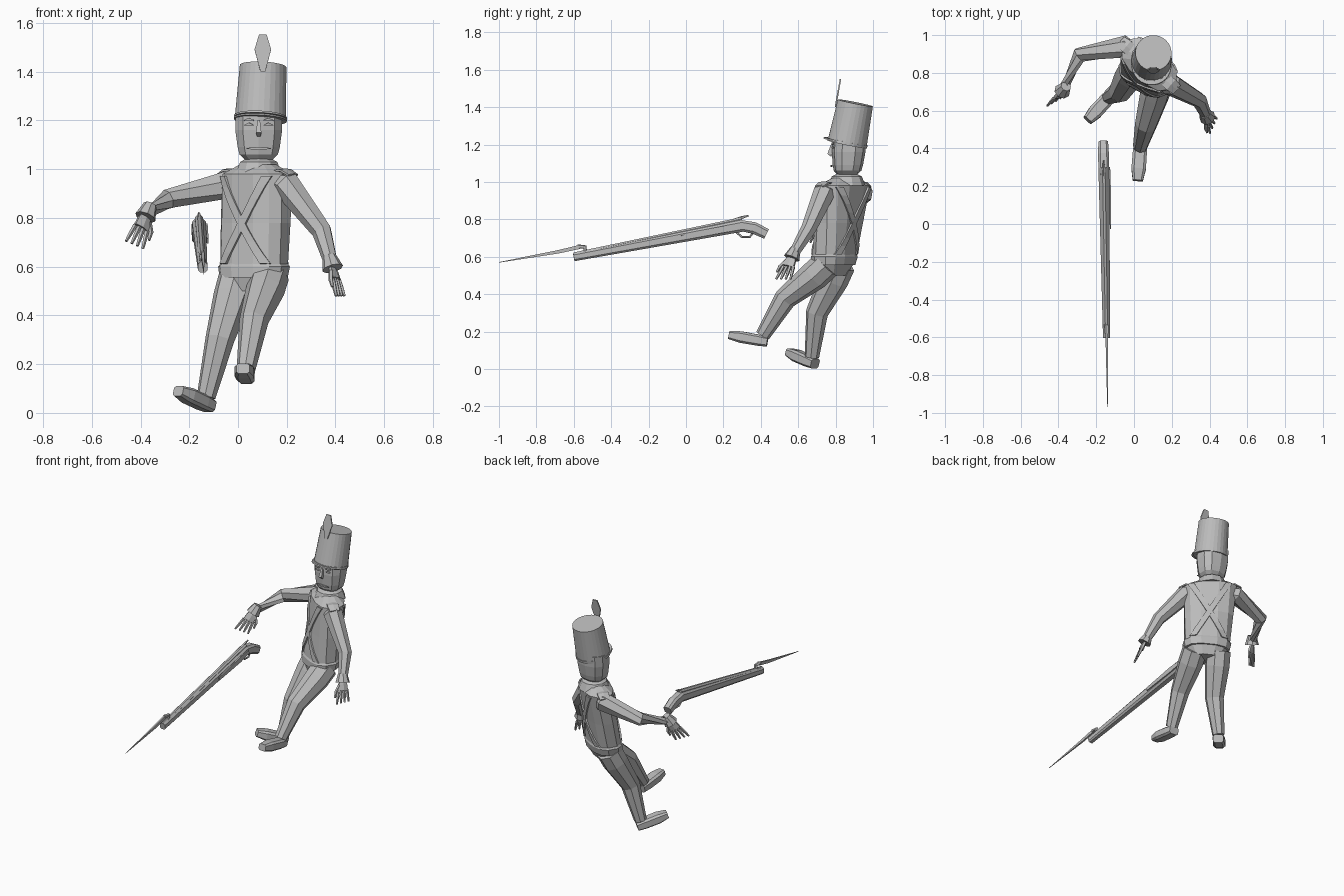
import bpy, bmesh, math
from mathutils import Vector

cube = bpy.data.objects.get("Cube")
if cube:
    bpy.data.objects.remove(cube)

grey = bpy.data.materials.new("plain grey")
grey.use_nodes = True
grey.diffuse_color = (.5, .5, .5, 1)
grey.node_tree.nodes["Principled BSDF"].inputs["Base Color"].default_value = grey.diffuse_color

RIGHTWARD, BACKWARD, UP = Vector((1, 0, 0)), Vector((0, 1, 0)), Vector((0, 0, 1))


def point(x, y, z):
    return Vector((x, y, z))


def build(name, verts, faces, thickness=None):
    data = bpy.data.meshes.new(name)
    data.from_pydata([tuple(v) for v in verts], [], faces)
    bm = bmesh.new()
    bm.from_mesh(data)
    bmesh.ops.recalc_face_normals(bm, faces=bm.faces)
    bm.to_mesh(data)
    bm.free()
    data.materials.append(grey)
    part = bpy.data.objects.new(name, data)
    bpy.context.collection.objects.link(part)
    if thickness:
        solid = part.modifiers.new("thickness", "SOLIDIFY")
        solid.thickness = thickness
        solid.offset = 0


def ring(centre, width, depth, across, along, sides, power=1):
    """Outline around a centre; a power below one makes it boxier."""
    outline = []
    for i in range(sides):
        angle = math.tau * (i + .5) / sides
        u, v = math.cos(angle), math.sin(angle)
        outline.append(centre + across * width * math.copysign(abs(u) ** power, u)
                       + along * depth * math.copysign(abs(v) ** power, v))
    return outline


def loft(name, rings):
    sides, last = len(rings[0]), len(rings) - 1
    faces = [(k * sides + i, k * sides + (i + 1) % sides,
              (k + 1) * sides + (i + 1) % sides, (k + 1) * sides + i)
             for k in range(last) for i in range(sides)]
    faces += [tuple(range(sides)), tuple(range(last * sides, last * sides + sides))]
    build(name, sum(rings, []), faces)


def limb(name, path, widths, side, sides=6, flatness=1, power=1):
    """Tapered tube along a path; flatness scales it across the side direction."""
    rings = []
    for i, (centre, width) in enumerate(zip(path, widths)):
        direction = (path[min(i + 1, len(path) - 1)] - path[max(i - 1, 0)]).normalized()
        across = (side - direction * side.dot(direction)).normalized()
        rings.append(ring(centre, width, width * flatness, across,
                          direction.cross(across), sides, power))
    loft(name, rings)


# Torso: twists and leans steadily from hips to shoulders
hips, chest = point(.065, .79, .58), point(.08, .845, .98)


def section(t):
    """Centre, half width and the two axes of the body at a height from hips to shoulders."""
    turn = math.radians(30 + 12 * t)
    across = point(math.cos(turn), -math.sin(turn), 0)
    return hips.lerp(chest, t), .145 + .025 * t, across, UP.cross(across)


def torso_ring(t, scale=1):
    centre, width, across, along = section(t)
    return ring(centre, width * scale, .095 * scale, across, along, 12, .8)


def on_torso(s, t, face):
    centre, width, across, along = section(t)
    bulge = max(0, 1 - abs(s / width) ** 2.5) ** .4
    return centre + across * s + along * face * (.095 * bulge + .002)


loft("jacket", [torso_ring(t, scale) for t, scale in ((-.2, .7), (0, 1), (.5, 1), (1, 1), (1.1, .5))])
loft("jacket_hem", [torso_ring(-.06, 1.02), torso_ring(.05, 1.06), torso_ring(.08, 1)])

# Crossed straps on chest and back
STEPS = 8
for face, word in ((-1, "front"), (1, "back")):
    for slant in (-1, 1):
        edges = []
        for i in range(STEPS + 1):
            t = i / STEPS
            middle = slant * (.1 - .22 * t)
            edges += [on_torso(middle + half, .08 + .9 * t, face) for half in (-.02, .02)]
        build(word + "_strap", edges,
              [(i, i + 1, i + 3, i + 2) for i in range(0, 2 * STEPS, 2)], .012)

# Collar, neck and head
throat = point(.085, .86, 1)
loft("collar", [ring(throat + UP * h, r, r, RIGHTWARD, BACKWARD, 10)
                for h, r in ((-.02, .1), (.03, .08), (.045, .05))])
limb("neck", [throat, throat + UP * .08], [.055, .055], RIGHTWARD, 8)
loft("head", [ring(throat + UP * h + BACKWARD * h * .06, .1 * scale, .09 * scale, RIGHTWARD, BACKWARD, 10, .8)
              for h, scale in ((.04, .6), (.06, .82), (.09, .9), (.16, 1), (.23, 1))])

# Face
face_front = throat - BACKWARD * .08
limb("nose", [face_front + UP * .2, face_front + UP * .15 - BACKWARD * .013, face_front + UP * .14],
     [.007, .016, .01], RIGHTWARD, 4)
lip = face_front + UP * .085
limb("mouth", [lip - RIGHTWARD * .05, lip - BACKWARD * .002, lip + RIGHTWARD * .05],
     [.003, .008, .003], UP, 4)
for side in (-1, 1):
    for feature, height in (("eye", .18), ("eyebrow", .2)):
        inner = face_front + UP * height + RIGHTWARD * side * .02
        outer = inner + RIGHTWARD * side * .04 + BACKWARD * .008
        limb(feature, [inner, inner.lerp(outer, .5) + UP * .005, outer], [.002, .008, .002], UP, 4)

# Tall hat, tilted back, with visor and flat plume
brim, tilt = point(.092, .862, 1.205), point(.05, .2, 1).normalized()
hat_across = BACKWARD.cross(tilt).normalized()
hat_back = tilt.cross(hat_across)


def hat_ring(height, radius, forward=0):
    return ring(brim + tilt * height - hat_back * forward, radius, radius, hat_across, hat_back, 28)


loft("hat", [hat_ring(0, .106), hat_ring(.222, .096)])
loft("hat_band", [hat_ring(-.004, .109), hat_ring(.012, .109)])
loft("visor", [hat_ring(.002, .106, .025), hat_ring(.01, .104, .025)])
stem = brim + tilt * .18 - hat_back * .1
plume_axis = point(0, .18, 1)
plume = [stem + plume_axis * height + RIGHTWARD * side * half
         for side, profile in ((-1, ((0, .01), (.09, .034), (.15, .016))),
                               (1, ((.15, .016), (.09, .034), (0, .01))))
         for height, half in profile]
build("plume", plume, [tuple(range(len(plume)))], .008)


# Arms, cuffs and hands
def arm(side, name, elbow, wrist, fingertip, spread):
    centre, width, across, along = section(.9)
    shoulder = centre + across * side * .155
    limb(name + "_arm", [centre + across * side * .1, shoulder, elbow, wrist],
         [.05, .06, .042, .028], along, 7)
    limb(name + "_epaulette", [shoulder + UP * .05 - across * side * .09, shoulder + UP * .055,
                               shoulder + UP * .035 + across * side * .04],
         [.03, .042, .035], along, 6, .2)
    reach = fingertip - wrist
    spread.normalize()
    limb(name + "_cuff", [wrist - reach * .3, wrist + reach * .1], [.028, .044], spread, 8)
    knuckles = wrist + reach * .45
    limb(name + "_palm", [wrist, wrist + reach * .2, knuckles], [.02, .034, .038], spread, 6, .4)
    for i in range(4):
        offset = spread * (i - 1.5) * .02
        root, tip = knuckles + offset, fingertip + offset * 1.4
        limb(name + "_finger", [root, root.lerp(tip, .5), tip], [.01, .009, .006], spread, 5)
    outward = spread * -side
    thumb = wrist + reach * .2 + outward * .025
    limb(name + "_thumb", [thumb, thumb + reach * .25 + outward * .025, thumb + reach * .5 + outward * .03],
         [.011, .01, .006], spread, 5)


arm(-1, "right", point(-.29, .895, .875), point(-.375, .71, .815), point(-.425, .645, .69), point(.7, .4, -.3))
arm(1, "left", point(.345, .655, .745), point(.385, .57, .605), point(.42, .52, .48), point(.4, .9, 0))


# Legs and shoes
def leg(side, name, knee, heel, toe):
    hip = hips + section(0)[2] * side * .075
    ankle = heel.lerp(toe, .12) + UP * .03
    limb(name + "_leg", [hip - UP * .02, hip.lerp(knee, .3) - UP * .02, knee, ankle],
         [.08, .08, .06, .039], section(0)[2], 8)
    limb(name + "_shoe", [heel, heel.lerp(toe, .25), heel.lerp(toe, .7), toe],
         [.034, .039, .04, .028], (toe - heel).cross(UP), 8, .8, .5)


leg(-1, "right", point(-.075, .7, .3), point(-.115, .69, .028), point(-.245, .55, .09))
leg(1, "left", point(.065, .53, .375), point(.035, .435, .145), point(.02, .23, .182))

# Musket: tapered stock, barrel and lock along one sloping line
muzzle, breech, butt = point(-.145, -.6, .597), point(-.16, .3, .765), point(-.163, .43, .722)
grip = breech.lerp(butt, .5) + UP * .01
limb("gun_stock", [muzzle, breech, grip, butt], [.02, .03, .03, .027], RIGHTWARD, 8, 1.1, .6)
limb("gun_barrel", [muzzle + UP * .012, breech + UP * .03], [.015, .018], RIGHTWARD, 8)
plate_rear = breech + RIGHTWARD * .03
plate_front = plate_rear.lerp(muzzle + RIGHTWARD * .03, .36)
limb("lock_plate", [plate_front, plate_front.lerp(plate_rear, .7), plate_rear],
     [.015, .025, .018], UP, 4, .3)
flint = breech + UP * .045
limb("gun_hammer", [flint - BACKWARD * .06 - UP * .02, flint, flint + BACKWARD * .035 + UP * .01],
     [.008, .008, .004], RIGHTWARD, 5)
guard = breech - UP * .06
limb("trigger_guard", [guard - BACKWARD * .03 + UP * .025, guard, guard + BACKWARD * .04, grip - UP * .02],
     [.006] * 4, RIGHTWARD, 5)

# Bayonet
socket = muzzle + BACKWARD * .06 + UP * .02
bend, blade_tip = socket + UP * .035, point(-.14, -1, .57)
limb("bayonet_arm", [socket, bend, bend - BACKWARD * .04 + UP * .003], [.012] * 3, RIGHTWARD, 5)
limb("bayonet_blade", [bend - BACKWARD * .03, bend.lerp(blade_tip, .3), blade_tip],
     [.015, .013, .002], UP, 4, .6)
